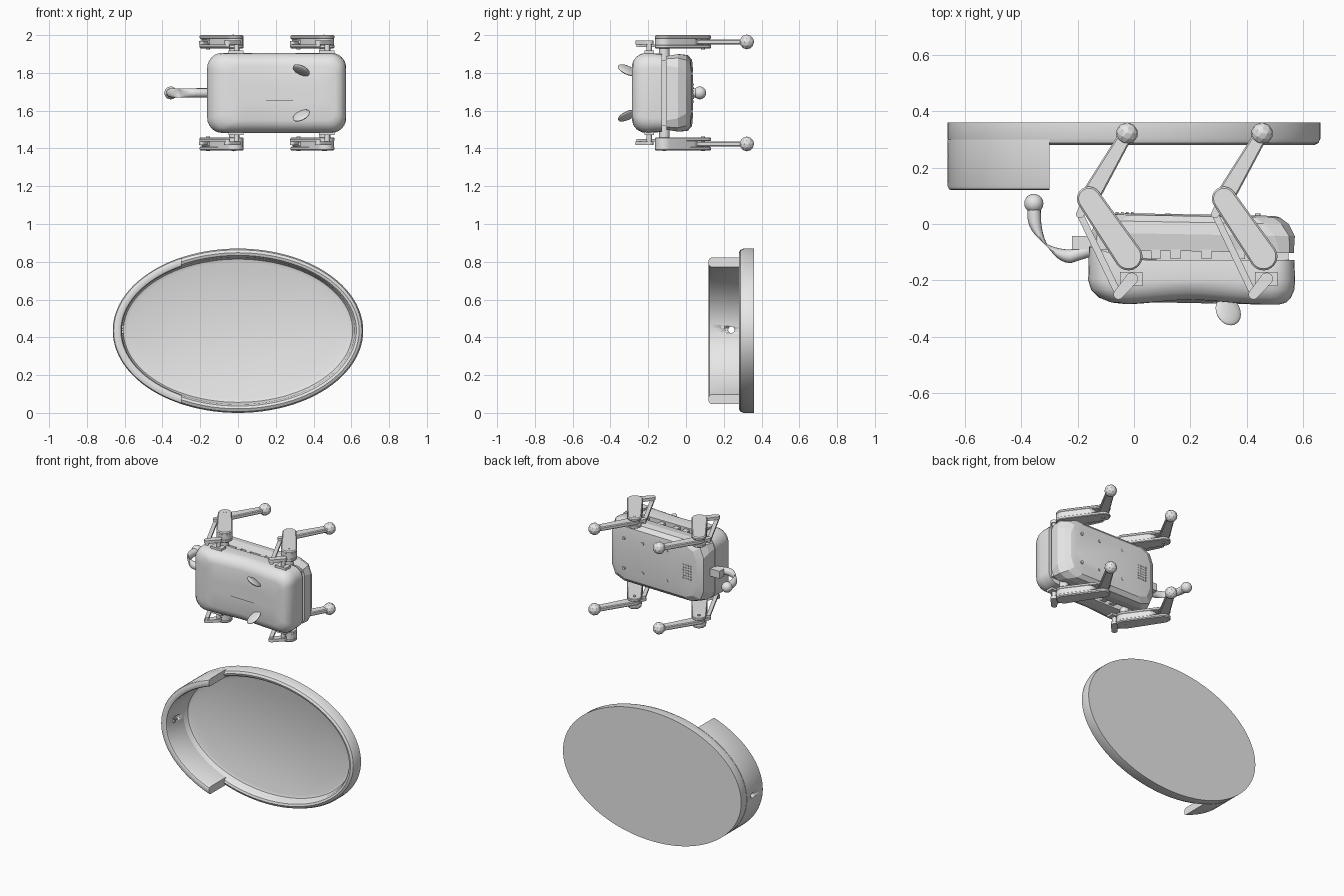
import bpy, bmesh, math
from mathutils import Vector, Matrix

if "Cube" in bpy.data.objects:
    bpy.data.objects.remove(bpy.data.objects["Cube"])

grey = bpy.data.materials.new("light_grey")
grey.use_nodes = True
grey.diffuse_color = (0.8, 0.8, 0.8, 1)
grey.node_tree.nodes["Principled BSDF"].inputs["Base Color"].default_value = (0.8, 0.8, 0.8, 1)

MID = 1.694  # height of the robot's plane of symmetry


def finish(name, bm, angle=35):
    """Turn a bmesh into a shaded object."""
    bmesh.ops.recalc_face_normals(bm, faces=bm.faces)
    me = bpy.data.meshes.new(name)
    bm.to_mesh(me)
    bm.free()
    me.polygons.foreach_set("use_smooth", [True] * len(me.polygons))
    me.set_sharp_from_angle(angle=math.radians(angle))
    me.materials.append(grey)
    ob = bpy.data.objects.new(name, me)
    bpy.context.collection.objects.link(ob)
    return ob


def loft(name, rings, angle=35):
    """Skin closed rings of equal length and cap both ends."""
    bm = bmesh.new()
    vs = [[bm.verts.new(p) for p in ring] for ring in rings]
    n = len(vs[0])
    for a, b in zip(vs, vs[1:]):
        for i in range(n):
            j = (i + 1) % n
            bm.faces.new((a[i], a[j], b[j], b[i]))
    bm.faces.new(vs[0])
    bm.faces.new(vs[-1])
    return finish(name, bm, angle)


def bar(name, p, q, r0, r1, d0, d1, side, bevel=0.0):
    """Tapered round-ended bar in the xy plane, thick from d0 to d1 off the mid plane."""
    p, q = Vector(p), Vector(q)
    a = math.atan2(q.y - p.y, q.x - p.x)
    pts = []
    for c, r, start in ((p, r0, a + math.pi / 2), (q, r1, a - math.pi / 2)):
        for i in range(13):
            t = start + math.pi * i / 12
            pts.append((c, r, math.cos(t), math.sin(t)))

    def ring(d, inset):
        return [(c.x + (r - inset) * u, c.y + (r - inset) * v, MID + side * d) for c, r, u, v in pts]
    rings = [ring(d0, bevel), ring(d0 + bevel, 0), ring(d1 - bevel, 0), ring(d1, bevel)] if bevel \
        else [ring(d0, 0), ring(d1, 0)]
    return loft(name, rings)


def disc(name, x, y, r, d0, d1, side):
    return bar(name, (x, y), (x + 0.0005, y), r, r, d0, d1, side)


def box(name, lo, hi):
    bm = bmesh.new()
    bmesh.ops.create_cube(bm, size=1)
    lo, hi = Vector(lo), Vector(hi)
    for v in bm.verts:
        v.co = (lo + hi) / 2 + v.co * (hi - lo)
    return finish(name, bm)


def rod(name, start, end, r):
    """Round rod between two points."""
    start, end = Vector(start), Vector(end)
    rot = (end - start).to_track_quat('Z', 'Y').to_matrix()
    circle = [rot @ Vector((r * math.cos(i * math.pi / 8), r * math.sin(i * math.pi / 8), 0)) for i in range(16)]
    return loft(name, [[start + c for c in circle], [end + c for c in circle]])


# ---- Oval tray -------------------------------------------------------------
RX, RZ = 0.663, 0.435


def oval(inset, y, t):
    return ((RX - inset) * math.cos(t), y, RZ + (RZ - inset) * math.sin(t))


rim = [(0, 0.36), (0, 0.305), (0.007, 0.288), (0.022, 0.28), (0.036, 0.285), (0.045, 0.298),
       (0.048, 0.318), (0.056, 0.333), (0.075, 0.34)]
loft("oval_tray", [[oval(s, y, math.tau * i / 96) for i in range(96)] for s, y in rim])

# Raised wall on the -x end, cut off square at x = -0.30
wall_profile = [(0, 0.3), (0, 0.135), (0.005, 0.124), (0.014, 0.12), (0.034, 0.12),
                (0.043, 0.124), (0.048, 0.135), (0.048, 0.3)]
sections = []
for i in range(49):
    row = []
    for s, y in wall_profile:
        t0 = math.acos(-0.3 / (RX - s))
        row.append(oval(s, y, t0 + (math.tau - 2 * t0) * i / 48))
    sections.append(row)
wall = loft("raised_wall", sections)

# Cable hole through the wall and three pegs inside
cutter = rod("hole_cutter", (-0.75, 0.24, 0.44), (-0.5, 0.24, 0.44), 0.017)
cutter.hide_render = True
cutter.hide_viewport = True
cut = wall.modifiers.new("cable_hole", 'BOOLEAN')
cut.operation = 'DIFFERENCE'
cut.object = cutter
for y, z in ((0.195, 0.455), (0.195, 0.428), (0.215, 0.441)):
    rod("wall_peg", (-0.63, y, z), (-0.607, y, z), 0.009)


# ---- Robot body ------------------------------------------------------------
def rounded(y, x0, x1, h, r, seg, shift):
    """Rounded rectangle ring with extra points along its long sides."""
    pts = []
    for k, (cx, cz) in enumerate(((x1 - r, h - r), (x0 + r, h - r), (x0 + r, r - h), (x1 - r, r - h))):
        for i in range(seg + 1):
            t = (k + i / seg) * math.pi / 2
            pts.append((cx + r * math.cos(t), cz + r * math.sin(t)))
        if k in (0, 2):
            ex = x0 + r if k == 0 else x1 - r
            pts += [(cx + (ex - cx) * i / 9, cz + math.copysign(r, cz)) for i in range(1, 9)]
    return [(x, y + shift(x, y), MID + z) for x, z in pts]


def shell_shift(x, y):
    if y > -0.15:
        return 0.3 * max(0, -x)          # rear edge rises
    return 0.018 * math.exp(-((x - 0.2) / 0.16) ** 2) if y < -0.23 else 0  # saddle


upper = [(-0.128, -0.16, 0.57, 0.205, 0.07), (-0.2, -0.163, 0.573, 0.212, 0.08),
         (-0.235, -0.152, 0.57, 0.208, 0.08), (-0.262, -0.125, 0.558, 0.193, 0.07),
         (-0.28, -0.08, 0.54, 0.17, 0.06), (-0.287, -0.03, 0.515, 0.145, 0.05),
         (-0.288, 0.0, 0.45, 0.04, 0.03)]
loft("upper_shell", [rounded(*r, 6, shell_shift) for r in upper])

lower = [(-0.095, -0.155, 0.568, 0.195, 0.05), (-0.035, -0.15, 0.572, 0.205, 0.07),
         (0.008, -0.14, 0.55, 0.2, 0.09), (0.03, -0.1, 0.52, 0.175, 0.09),
         (0.036, -0.03, 0.5, 0.12, 0.06)]
loft("lower_shell", [rounded(*r, 2, lambda x, y: -0.018 * (x - 0.1)) for r in lower], 15)

box("inner_frame", (-0.12, -0.16, MID - 0.175), (0.55, -0.06, MID + 0.175))
for s in (-1, 1):
    for x in (0.06, 0.13, 0.24, 0.36):
        box("frame_block", (x, -0.125, MID + s * 0.185 - 0.012), (x + 0.035, -0.09, MID + s * 0.185 + 0.012))

# Belly sensor dots and speaker grid
for i in range(4):
    for j in range(6):
        x, z = -0.06 + i * 0.018, MID - 0.045 + j * 0.018
        rod("speaker_dot", (x, 0.03, z), (x, 0.042, z), 0.005)
for x in (0.12, 0.3, 0.44):
    for s in (-1, 1):
        rod("belly_screw", (x, 0.02, MID + s * 0.1), (x, 0.038, MID + s * 0.1), 0.01)

# Ears
for s in (-1, 1):
    a = Vector((0.09, 0, -0.045 * s)).normalized()
    b = Vector((0, -0.08, 0.04 * s)).normalized()
    b = (b - a * a.dot(b)).normalized()
    m = Matrix((a * 0.049, b * 0.055, a.cross(b) * 0.013)).transposed().to_4x4()
    m.translation = (0.335, -0.31, MID + 0.12 * s)
    bm = bmesh.new()
    bmesh.ops.create_uvsphere(bm, u_segments=24, v_segments=12, radius=1, matrix=m)
    finish("ear", bm)

# Tail: a bent tube with a ball tip on a square mount
box("tail_mount", (-0.22, -0.09, MID - 0.025), (-0.14, -0.042, MID + 0.025))
bend = []
for i in range(17):
    t = math.pi / 2 * i / 16
    c = Vector((-0.225 - 0.13 * math.sin(t), 0.03 - 0.145 * math.cos(t), MID))
    bend.append((c, Vector((math.sin(t), -math.cos(t), 0))))
bend.insert(0, (Vector((-0.15, -0.09, MID)), Vector((0.3, -1, 0)).normalized()))
bend.append((Vector((-0.356, 0.07, MID)), Vector((1, 0, 0))))
loft("tail", [[c + 0.024 * (n * math.cos(k * math.pi / 8) + Vector((0, 0, math.sin(k * math.pi / 8))))
               for k in range(16)] for c, n in bend])
bm = bmesh.new()
bmesh.ops.create_icosphere(bm, subdivisions=3, radius=0.034, matrix=Matrix.Translation((-0.356, 0.073, MID)))
finish("tail_tip", bm)

# ---- Legs ------------------------------------------------------------------
for place, x in (("front", 0.46), ("rear", -0.02)):
    for s in (-1, 1):
        hip, knee, foot = (x, -0.115), (x - 0.14, 0.09), (x - 0.005, 0.322)
        mid_leg = (x - 0.09, 0.017)
        crank, heel = (x - 0.035, -0.25), (x - 0.172, 0.035)
        bar(place + "_thigh_core", hip, mid_leg, 0.048, 0.043, 0.236, 0.3, s, 0.006)
        bar(place + "_thigh_outer", hip, knee, 0.05, 0.043, 0.284, 0.306, s, 0.006)
        bar(place + "_thigh_inner", hip, knee, 0.05, 0.043, 0.236, 0.255, s, 0.004)
        for px, py in (hip, knee):
            disc(place + "_pivot_pin", px, py, 0.01, 0.23, 0.3065, s)
        bar(place + "_shin", knee, foot, 0.034, 0.024, 0.257, 0.283, s, 0.005)
        bar(place + "_shin_lever", knee, heel, 0.02, 0.014, 0.257, 0.275, s)
        bar(place + "_push_rod", crank, heel, 0.012, 0.012, 0.243, 0.257, s)
        bar(place + "_servo_crank", (x + 0.012, -0.195), crank, 0.022, 0.018, 0.257, 0.277, s)
        disc(place + "_crank_shaft", x + 0.012, -0.195, 0.014, 0.2, 0.26, s)
        disc(place + "_hip_shaft", x, -0.115, 0.028, 0.16, 0.24, s)
        box(place + "_servo", (x - 0.03, -0.22, MID + s * 0.212 - 0.012),
            (x + 0.05, -0.17, MID + s * 0.212 + 0.012))
        bm = bmesh.new()
        bmesh.ops.create_icosphere(bm, subdivisions=2, radius=0.039,
                                   matrix=Matrix.Translation((foot[0], foot[1], MID + s * 0.27)))
        finish(place + "_foot", bm, 10)
